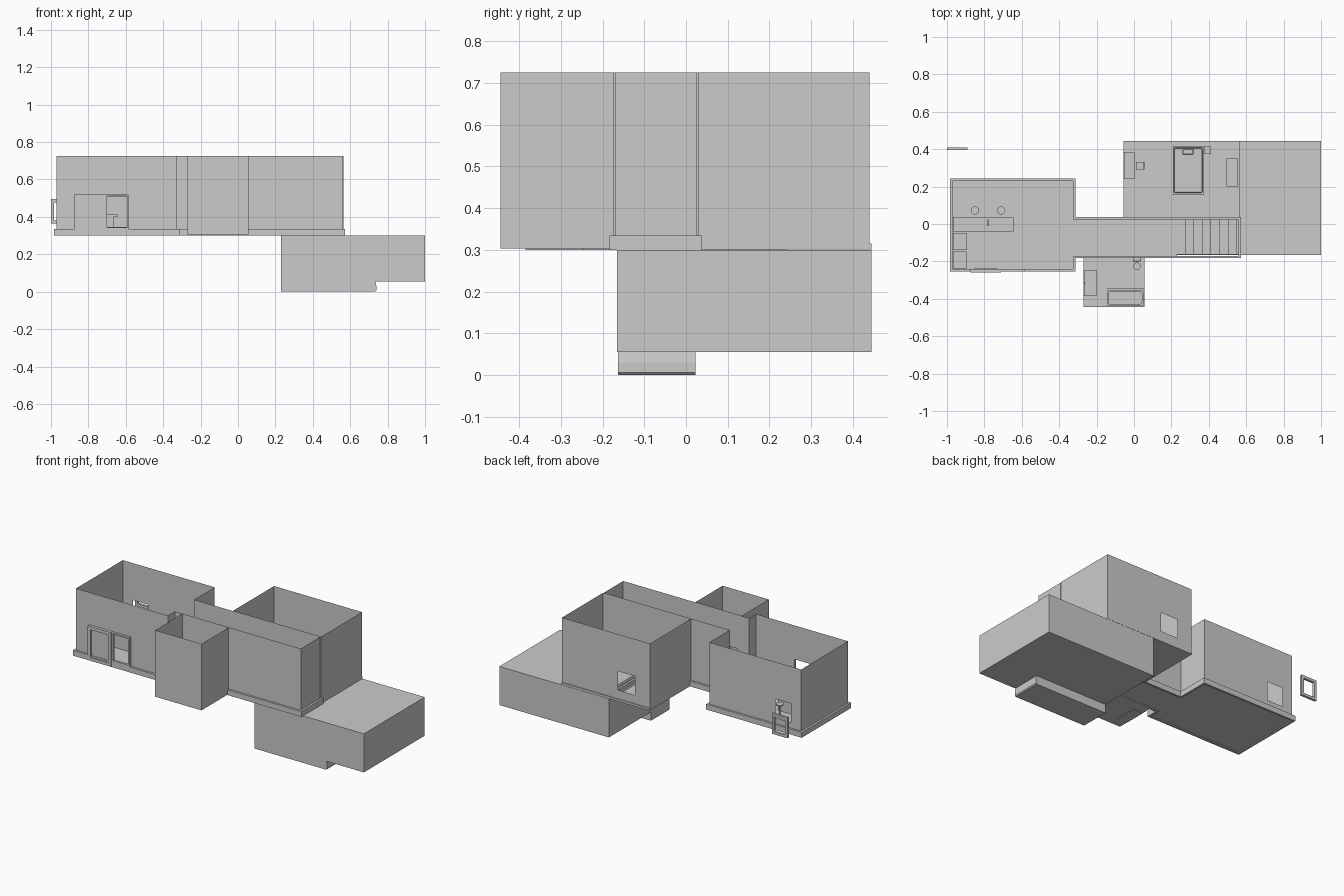
import bpy, bmesh
from math import pi, sin, cos

if "Cube" in bpy.data.objects:
    bpy.data.objects.remove(bpy.data.objects["Cube"])


def mesh(name, verts, faces, fix=False):
    me = bpy.data.meshes.new(name)
    me.from_pydata(verts, [], faces)
    if fix:
        bm = bmesh.new()
        bm.from_mesh(me)
        bmesh.ops.recalc_face_normals(bm, faces=bm.faces)
        bm.to_mesh(me)
        bm.free()
    ob = bpy.data.objects.new(name, me)
    bpy.context.collection.objects.link(ob)
    return ob


def box(name, x0, x1, y0, y1, z0, z1, bevel=0):
    v = [(x, y, z) for x in (x0, x1) for y in (y0, y1) for z in (z0, z1)]
    f = [(0, 1, 3, 2), (4, 6, 7, 5), (0, 4, 5, 1), (2, 3, 7, 6), (0, 2, 6, 4), (1, 5, 7, 3)]
    ob = mesh(name, v, f, True)
    if bevel:
        m = ob.modifiers.new("bevel", 'BEVEL')
        m.width, m.segments = bevel, 2
    return ob


def wall(name, p, q, z0, z1, holes=()):
    """Thin wall from p to q; holes are (start, end, low, high) along the varying axis."""
    ax = 0 if p[0] != q[0] else 1
    us = sorted({p[ax], q[ax], *[h[0] for h in holes], *[h[1] for h in holes]}, reverse=p[ax] > q[ax])
    zs = sorted({z0, z1, *[h[2] for h in holes], *[h[3] for h in holes]})
    at = lambda u, z: (u, p[1], z) if ax == 0 else (p[0], u, z)
    v = [at(u, z) for u in us for z in zs]
    n, f = len(zs), []
    for i in range(len(us) - 1):
        for j in range(n - 1):
            cu, cz = (us[i] + us[i + 1]) / 2, (zs[j] + zs[j + 1]) / 2
            if not any(h[0] < cu < h[1] and h[2] < cz < h[3] for h in holes):
                a = i * n + j
                f.append((a, a + n, a + n + 1, a + 1))
    return mesh(name, v, f)


def walls(name, pts, z0, z1, holes):
    for i, p in enumerate(pts):
        wall(f"{name}_wall_{i}", p, pts[(i + 1) % len(pts)], z0, z1, holes.get(i, ()))


def rect(x0, x1, y0, y1):
    return [(x0, y0), (x1, y0), (x1, y1), (x0, y1)]


def plane(name, pts, z):
    return mesh(name, [(x, y, z) for x, y in pts], [tuple(range(len(pts)))])


def cyl(name, x, y, z0, z1, r, n=20):
    c = [(x + r * cos(2 * pi * i / n), y + r * sin(2 * pi * i / n)) for i in range(n)]
    v = [(a, b, z) for z in (z0, z1) for a, b in c]
    f = [(i, (i + 1) % n, n + (i + 1) % n, n + i) for i in range(n)]
    return mesh(name, v, f + [tuple(range(n))[::-1], tuple(range(n, 2 * n))], True)


def basin(name, x0, x1, y0, y1, z0, z1, rim, depth):
    """Block with a hollow sunk in its top."""
    ob = box(name, x0, x1, y0, y1, z0, z1)
    bm = bmesh.new()
    bm.from_mesh(ob.data)
    top = max(bm.faces, key=lambda f: f.calc_center_median().z)
    bmesh.ops.inset_region(bm, faces=[top], thickness=rim)
    bmesh.ops.bevel(bm, geom=list(top.verts), offset=rim, segments=3, affect='VERTICES', profile=0.5)
    top = max([f for f in bm.faces if f.normal.z > .9], key=lambda f: f.calc_area())
    r = bmesh.ops.extrude_face_region(bm, geom=[top])
    for v in [g for g in r['geom'] if isinstance(g, bmesh.types.BMVert)]:
        v.co.z -= depth
    bmesh.ops.delete(bm, geom=[top], context='FACES')
    bm.to_mesh(ob.data)
    bm.free()
    return ob


def frame(name, x0, x1, y0, y1, z0, z1, t):
    for k, b in enumerate([(x0, x0 + t, z0, z1), (x1 - t, x1, z0, z1),
                           (x0 + t, x1 - t, z0, z0 + t), (x0 + t, x1 - t, z1 - t, z1)]):
        box(f"{name}_{k}", b[0], b[1], y0, y1, b[2], b[3])


TOP = .725
# living room and hall walls, with entrance, windows and inner doors
plan = [(-.97, -.24), (-.325, -.24), (-.325, -.17), (.56, -.17),
        (.56, .025), (-.325, .025), (-.325, .23), (-.97, .23)]
walls("living_hall", plan, .303, TOP, {
    0: [(-.855, -.73, .303, .505), (-.71, -.59, .345, .51)],
    2: [(-.24, -.12, .303, .51)],
    4: [(-.03, .09, .303, .51)],
    6: [(-.90, -.79, .37, .49)]})
plane("living_floor", rect(-.97, -.325, -.24, .23), .306)
plane("hall_floor", rect(-.325, .23, -.17, .025), .306)

# skirting ledge that runs round the living room and hall
n, off = len(plan), .013
outer = []
for i, (x, y) in enumerate(plan):
    (ax, ay), (bx, by) = plan[i - 1], plan[(i + 1) % n]
    sgn = lambda t: (t > 0) - (t < 0)
    outer.append((x + off * (sgn(y - ay) + sgn(by - y)), y - off * (sgn(x - ax) + sgn(bx - x))))
rings = [(plan, .30), (outer, .30), (outer, .334), (plan, .334)]
mesh("skirting_ledge", [(x, y, z) for pts, z in rings for x, y in pts],
     [(k * n + i, k * n + (i + 1) % n, (k + 1) % 4 * n + (i + 1) % n, (k + 1) % 4 * n + i)
      for k in range(4) for i in range(n)], True)

# entrance door with side window
box("front_door", -.855, -.73, -.25, -.238, .303, .505)
frame("door_frame", -.875, -.71, -.258, -.24, .303, .52, .02)
frame("side_window_frame", -.71, -.585, -.255, -.24, .335, .52, .009)

# loose window frame outside
frame("loose_window_frame", -1, -.89, .395, .41, .365, .495, .017)

# bathroom
walls("bathroom", rect(-.27, .055, -.445, -.173), .303, TOP, {2: [(-.24, -.12, .303, .51)]})
plane("bathroom_floor", rect(-.27, .055, -.445, -.173), .303)
basin("shower_tray", -.268, -.2, -.385, -.245, .3, .315, .006, .008)
cyl("shower_pole", -.262, -.315, .315, .5, .003, 8)
basin("bathtub", -.145, .05, -.437, -.355, .304, .365, .012, .045)
box("curtain_rail", -.145, .053, -.347, -.344, .52, .523)
zig = [(-.065 + .0075 * i, -.352 + .014 * (i % 2)) for i in range(16)]
mesh("shower_curtain", [(x, y, z) for z in (.32, .52) for x, y in zig],
     [(i, i + 1, i + 17, i + 16) for i in range(15)])
box("toilet_tank", -.005, .037, -.2, -.176, .335, .385, .003)
cyl("toilet_bowl", .016, -.226, .335, .352, .02)
cyl("toilet_foot", .016, -.222, .303, .335, .012)

# bedroom
walls("bedroom", rect(-.055, .563, .03, .44), .315, TOP,
      {0: [(-.03, .09, .315, .51)], 2: [(.05, .17, .37, .49)]})
box("bedroom_floor_slab", -.055, .563, .03, .445, .301, .315)
box("bed_frame", .208, .372, .155, .415, .32, .342)
box("mattress", .215, .365, .165, .405, .342, .368, .008)
box("headboard", .208, .372, .408, .418, .32, .42)
box("pillow", .26, .318, .372, .4, .368, .38, .005)
box("nightstand", .375, .412, .375, .415, .315, .365)
box("rug", .2, .43, .21, .39, .315, .318)
for z, nm in ((.4, "desk_top"), (.335, "desk_shelf")):
    box(nm, -.053, .003, .24, .385, z, z + .008)
for y in (.24, .38):
    box("desk_side", -.053, 0, y, y + .005, .315, .4)
box("chair_seat", .012, .055, .292, .332, .355, .362)
box("chair_back", .05, .056, .292, .332, .362, .42)
for x in (.013, .05):
    for y in (.293, .326):
        box("chair_leg", x, x + .005, y, y + .005, .315, .355)
box("dresser", .495, .557, .2, .35, .315, .41)

# kitchen counter with sink and tap
box("counter_body", -.968, -.665, -.035, .025, .306, .4)
box("counter_top", -.968, -.645, -.04, .037, .4, .412)
basin("sink", -.82, -.74, -.036, .026, .395, .416, .008, .018)
cyl("tap_stem", -.78, .022, .416, .452, .004, 8)
box("tap_spout", -.784, -.776, -.01, .025, .448, .455)
basin("stove", -.968, -.893, -.14, -.048, .306, .41, .012, .004)
box("fridge", -.968, -.895, -.237, -.148, .306, .5)
for x in (-.85, -.71):
    cyl("stool_seat", x, .072, .37, .378, .022)
    cyl("stool_post", x, .072, .306, .37, .004, 8)

# basement room below, ceiling left open over the stairs
walls("basement", rect(.23, 1, -.165, .445), .055, .3, {})
plane("basement_floor", rect(.23, 1, -.165, .445)[::-1], .055)
plane("basement_ceiling", [(.56, -.165), (1, -.165), (1, .445), (.23, .445), (.23, .025), (.56, .025)], .3)

# staircase, one stepped profile extruded across the hall width
steps, run, rise = 11, .0455, .0225
prof = [(.23, .0)]
for i in range(steps):
    z = .3 - i * rise
    prof += [(.231 + i * run, z), (.231 + (i + 1) * run, z)]
prof += [(.74, .03), (.74, .006), (.734, 0)]
m = len(prof)
mesh("staircase", [(x, y, z) for y in (-.163, .023) for x, z in prof],
     [(i, (i + 1) % m, m + (i + 1) % m, m + i) for i in range(m)]
     + [tuple(range(m)), tuple(range(m, 2 * m))], True)
